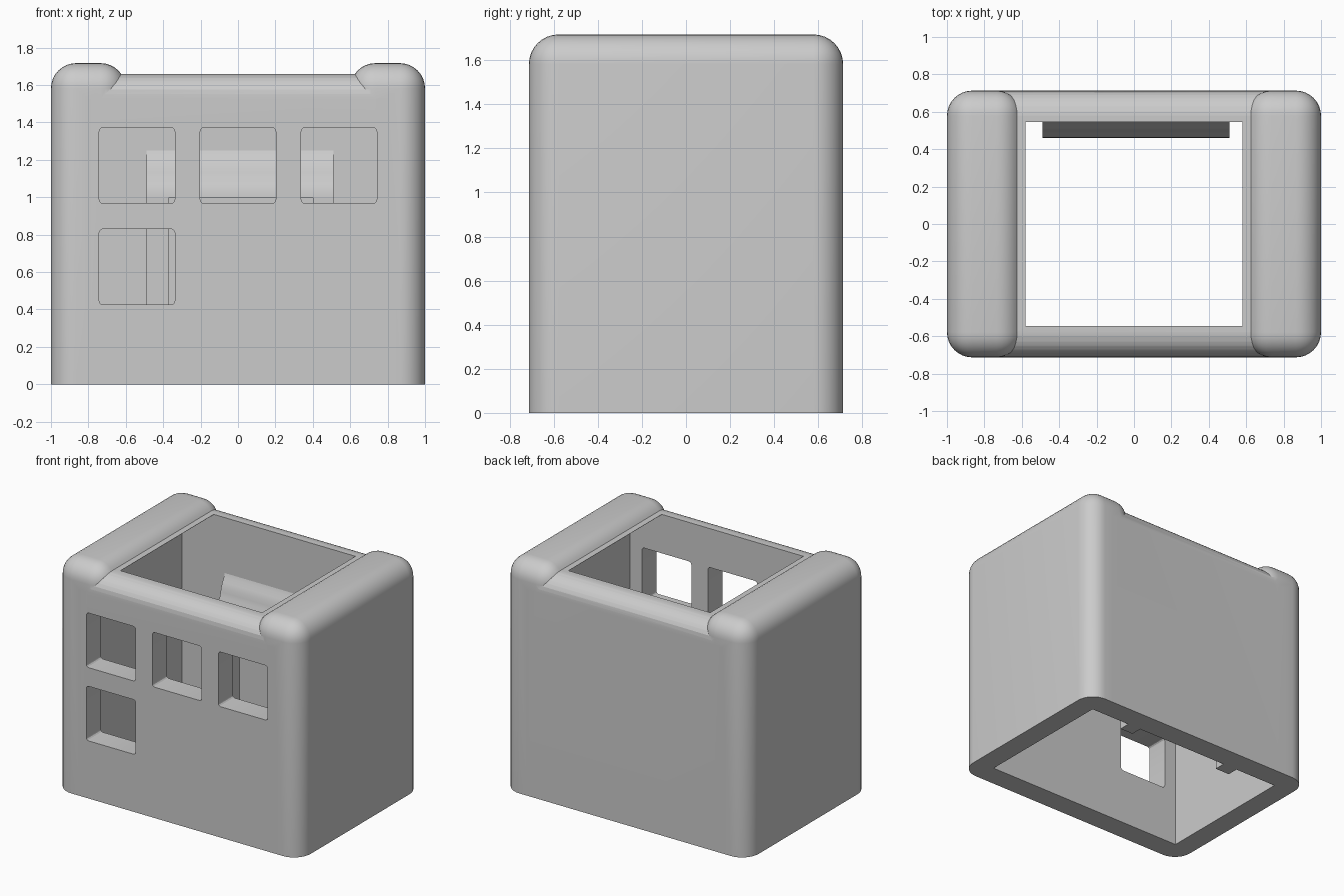
import bpy
import bmesh
from mathutils import Vector

cube = bpy.data.objects.get("Cube")
if cube:
    bpy.data.objects.remove(cube, do_unlink=True)

R = 0.135          # outer rounding
DEPTH = 0.713      # half depth of the housing
INNER_Y = 0.545    # half depth of the cavity
LID = 1.66         # height of the front and back rims

grey = bpy.data.materials.new("light_grey")
grey.use_nodes = True
grey.diffuse_color = (0.6, 0.6, 0.6, 1)
grey.node_tree.nodes["Principled BSDF"].inputs["Base Color"].default_value = (0.6, 0.6, 0.6, 1)


def make_box(name, low, high, radius=0, choose=lambda a, b: True, segments=8):
    """Box between two corners; edges picked by choose() are rounded."""
    low, high = Vector(low), Vector(high)
    bm = bmesh.new()
    bmesh.ops.create_cube(bm, size=1)
    for v in bm.verts:
        v.co = (low + high) / 2 + v.co * (high - low)
    if radius:
        edges = [e for e in bm.edges if choose(e.verts[0].co, e.verts[1].co)]
        bmesh.ops.bevel(bm, geom=edges, offset=radius, segments=segments,
                        profile=0.5, affect='EDGES', clamp_overlap=True)
    return finish(name, bm)


def finish(name, bm):
    bmesh.ops.recalc_face_normals(bm, faces=bm.faces)
    mesh = bpy.data.meshes.new(name)
    bm.to_mesh(mesh)
    bm.free()
    mesh.materials.append(grey)
    obj = bpy.data.objects.new(name, mesh)
    bpy.context.collection.objects.link(obj)
    return obj


def extrude_x(name, profile, x0, x1):
    """Extrude a y-z profile along x."""
    bm = bmesh.new()
    face = bm.faces.new([bm.verts.new((x0, y, z)) for y, z in profile])
    moved = bmesh.ops.extrude_face_region(bm, geom=[face])["geom"]
    for v in moved:
        if isinstance(v, bmesh.types.BMVert):
            v.co.x = x1
    return finish(name, bm)


def apply_boolean(target, tool, operation):
    mod = target.modifiers.new(operation.lower(), 'BOOLEAN')
    mod.operation = operation
    mod.solver = 'EXACT'
    mod.object = tool
    bpy.context.view_layer.objects.active = target
    bpy.ops.object.modifier_apply(modifier=mod.name)
    bpy.data.objects.remove(tool, do_unlink=True)


def not_bottom(a, b):
    return max(a.z, b.z) > 0.01


# Housing: a middle block with rounded front and back rims
housing = make_box("housing", (-0.8, -DEPTH, 0), (0.8, DEPTH, LID), R,
                   lambda a, b: min(a.z, b.z) > 1 and abs(a.x - b.x) > 1)

# Taller, fully rounded blocks on both sides
for s in (-1, 1):
    x0, x1 = sorted((s * 0.6, s * 1.0))
    side = make_box("side_block", (x0, -DEPTH, 0), (x1, DEPTH, 1.717), R, not_bottom)
    apply_boolean(housing, side, 'UNION')

# Cavity, open below and between the side blocks
cavity = make_box("cavity", (-0.84, -INNER_Y, -0.1), (0.84, INNER_Y, LID - 0.002))
apply_boolean(housing, cavity, 'DIFFERENCE')
opening = make_box("opening", (-0.58, -INNER_Y, 1.5), (0.58, INNER_Y, 1.9))
apply_boolean(housing, opening, 'DIFFERENCE')

# Front windows: three above, one below
for x, z in ((-0.54, 1.17), (0, 1.17), (0.54, 1.17), (-0.54, 0.628)):
    window = make_box("window", (x - 0.202, -0.9, z - 0.202), (x + 0.202, -0.4, z + 0.202),
                      0.02, lambda a, b: abs(a.y - b.y) > 0.1, 3)
    apply_boolean(housing, window, 'DIFFERENCE')

# Curved ledge on the inside of the back wall
wall = INNER_Y + 0.02
ledge = extrude_x("back_ledge", [
    (wall, 1.0), (0.46, 1.0), (0.462, 1.03), (0.472, 1.065), (0.488, 1.1),
    (0.496, 1.13), (0.503, 1.16), (0.518, 1.195), (0.536, 1.225),
    (INNER_Y, 1.25), (wall, 1.25)], -0.49, 0.51)

# Rails running down from the ledge
left_rail = make_box("left_rail", (0.4, 0.46, 0), (0.51, wall, 1.0))
right_rail = make_box("right_rail", (-0.49, 0.46, 0), (-0.37, wall, 1.0))

# Smooth the rounded parts, keep corners sharp
for obj in (housing, ledge):
    bpy.ops.object.select_all(action='DESELECT')
    obj.select_set(True)
    bpy.context.view_layer.objects.active = obj
    bpy.ops.object.shade_smooth_by_angle(angle=0.5)
